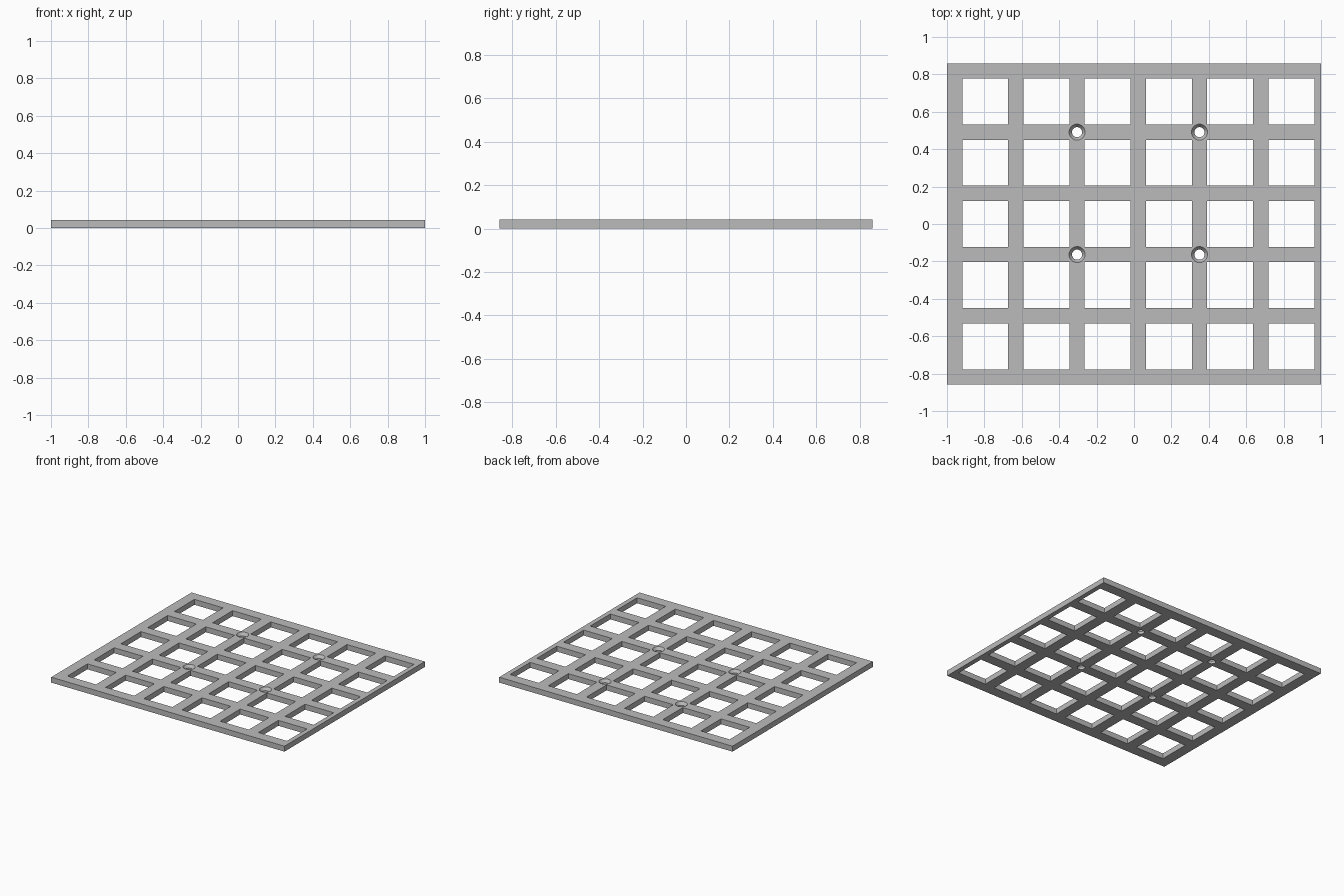
import bpy
import bmesh
import math
from mathutils import Matrix, Vector

cube = bpy.data.objects.get("Cube")
if cube:
    bpy.data.objects.remove(cube, do_unlink=True)

# Main dimensions
WIDTH, DEPTH, THICK = 2.0, 1.718, 0.042
COLS, ROWS = 6, 5
OPENING, BAR = 0.2455, 0.0818
PITCH = OPENING + BAR
X0 = -WIDTH / 2 + BAR        # left edge of the first column
Y0 = -DEPTH / 2 + BAR        # front edge of the first row
HOLE_R, SINK_R, SINK_DEPTH = 0.027, 0.043, 0.022
SEGMENTS = 32

grey = bpy.data.materials.new("plain grey")
grey.use_nodes = True
grey.diffuse_color = (0.5, 0.5, 0.5, 1)
grey.node_tree.nodes["Principled BSDF"].inputs["Base Color"].default_value = (0.5, 0.5, 0.5, 1)


def add_box(bm, centre, size):
    matrix = Matrix.Translation(centre) @ Matrix.Diagonal((*size, 1))
    bmesh.ops.create_cube(bm, size=1, matrix=matrix)


def add_screw_cutter(bm, x, y):
    # Straight shaft below, flaring to a countersink at the top face
    slope = (SINK_R - HOLE_R) / SINK_DEPTH
    over = 0.02
    profile = [(HOLE_R, -over), (HOLE_R, THICK - SINK_DEPTH),
               (SINK_R + slope * over, THICK + over)]
    rings = []
    for radius, z in profile:
        rings.append([bm.verts.new((x + radius * math.cos(a), y + radius * math.sin(a), z))
                      for a in (math.tau * i / SEGMENTS for i in range(SEGMENTS))])
    for low, high in zip(rings, rings[1:]):
        for i in range(SEGMENTS):
            j = (i + 1) % SEGMENTS
            bm.faces.new((low[i], low[j], high[j], high[i]))
    bm.faces.new(rings[0][::-1])
    bm.faces.new(rings[-1])


def make_object(name, bm):
    mesh = bpy.data.meshes.new(name)
    bm.to_mesh(mesh)
    bm.free()
    obj = bpy.data.objects.new(name, mesh)
    bpy.context.collection.objects.link(obj)
    return obj


# Solid plate
bm = bmesh.new()
add_box(bm, Vector((0, 0, THICK / 2)), (WIDTH, DEPTH, THICK))
plate = make_object("grid_plate", bm)
plate.data.materials.append(grey)

# Square openings and four countersunk screw holes
bm = bmesh.new()
for col in range(COLS):
    for row in range(ROWS):
        centre = Vector((X0 + OPENING / 2 + col * PITCH,
                         Y0 + OPENING / 2 + row * PITCH, THICK / 2))
        add_box(bm, centre, (OPENING, OPENING, THICK * 3))
for col in (2, 4):
    for row in (2, 4):
        add_screw_cutter(bm, X0 + col * PITCH - BAR / 2, Y0 + row * PITCH - BAR / 2)
cutter = make_object("opening_cutter", bm)
cutter.hide_render = True

# Cut the plate, then discard the cutter
cut = plate.modifiers.new("openings", 'BOOLEAN')
cut.operation = 'DIFFERENCE'
cut.solver = 'EXACT'
cut.object = cutter
bpy.ops.object.select_all(action='DESELECT')
plate.select_set(True)
bpy.context.view_layer.objects.active = plate
bpy.ops.object.modifier_apply(modifier=cut.name)
bpy.data.objects.remove(cutter, do_unlink=True)

bpy.ops.object.shade_smooth_by_angle(angle=math.radians(30))
